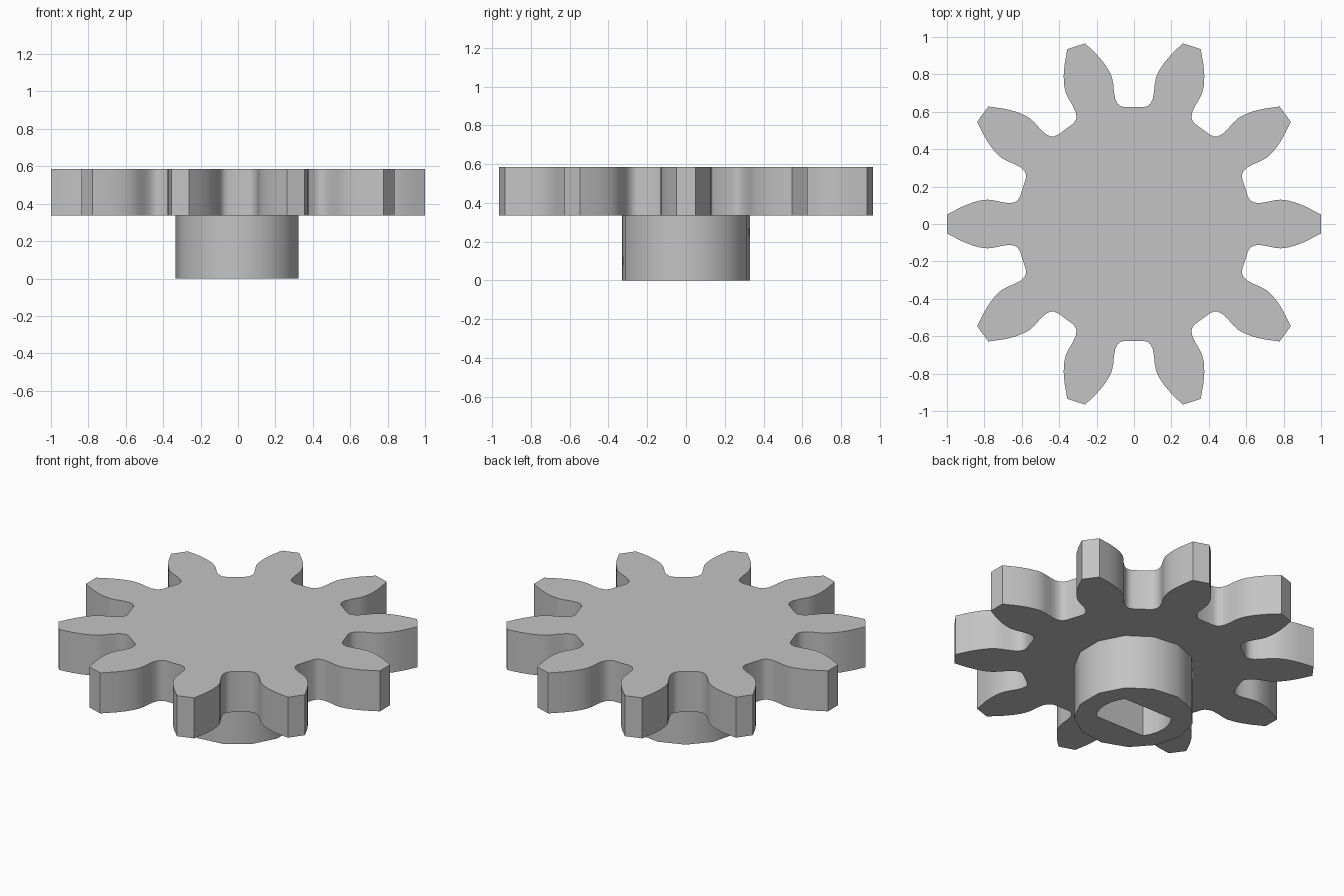
import bpy, bmesh, math
from mathutils import Vector, Matrix

cube = bpy.data.objects.get("Cube")
if cube:
    bpy.data.objects.remove(cube, do_unlink=True)

grey = bpy.data.materials.new("light_grey_plastic")
grey.use_nodes = True
colour = (0.55, 0.55, 0.55, 1)
grey.diffuse_color = colour
grey.node_tree.nodes["Principled BSDF"].inputs["Base Color"].default_value = colour

TEETH = 10
GEAR_BOTTOM, GEAR_TOP = 0.336, 0.585


def prism(name, outline, z0, z1):
    """Extrude a closed 2D outline between two heights."""
    bm = bmesh.new()
    base = bm.faces.new([bm.verts.new((p[0], p[1], z0)) for p in outline])
    top = bmesh.ops.extrude_face_region(bm, geom=[base])["geom"]
    bmesh.ops.translate(bm, vec=(0, 0, z1 - z0),
                        verts=[v for v in top if isinstance(v, bmesh.types.BMVert)])
    bmesh.ops.recalc_face_normals(bm, faces=bm.faces)
    mesh = bpy.data.meshes.new(name)
    bm.to_mesh(mesh)
    bm.free()
    mesh.materials.append(grey)
    obj = bpy.data.objects.new(name, mesh)
    bpy.context.collection.objects.link(obj)
    return obj


def make_active(obj):
    bpy.ops.object.select_all(action='DESELECT')
    obj.select_set(True)
    bpy.context.view_layer.objects.active = obj


def arc(radius, start, end, steps):
    return [(radius * math.cos(start + (end - start) * i / steps),
             radius * math.sin(start + (end - start) * i / steps))
            for i in range(steps + 1)]


# Half of one gap between teeth: distance along the gap's axis, offset from it
half_gap = [(0.625, 0.05), (0.63, 0.071), (0.643, 0.087), (0.668, 0.1),
            (0.705, 0.107), (0.75, 0.111), (0.785, 0.118), (0.82, 0.134),
            (0.86, 0.16), (0.905, 0.198), (0.966, 0.261)]
gap = [(r, -s) for r, s in reversed(half_gap)] + half_gap

# Toothed wheel
outline = []
for k in range(TEETH):
    turn = Matrix.Rotation((k + 0.5) * math.tau / TEETH, 2)
    outline += [turn @ Vector(p) for p in gap]
wheel = prism("gear_wheel", outline, GEAR_BOTTOM, GEAR_TOP)

# Round hub below the wheel, with one corner towards -x
HUB_SIDES = 13
hub = prism("hub", arc(0.333, math.pi, 3 * math.pi, HUB_SIDES)[:-1],
            0, GEAR_BOTTOM + 0.01)

# Shaft hole with two flat sides parallel to x
BORE, FLAT = 0.21, 0.125
a = math.asin(FLAT / BORE)
hole = arc(BORE, -a, a, 6) + arc(BORE, math.pi - a, math.pi + a, 6)
cutter = prism("shaft_hole_cutter", hole, -0.1, GEAR_BOTTOM + 0.1)
cutter.hide_render = True
make_active(hub)
cut = hub.modifiers.new("shaft_hole", 'BOOLEAN')
cut.operation = 'DIFFERENCE'
cut.solver = 'EXACT'
cut.object = cutter
bpy.ops.object.modifier_apply(modifier=cut.name)
bpy.data.objects.remove(cutter, do_unlink=True)

# Smooth walls with crisp rims
for obj in (wheel, hub):
    make_active(obj)
    bpy.ops.object.shade_smooth_by_angle(angle=math.radians(30))
